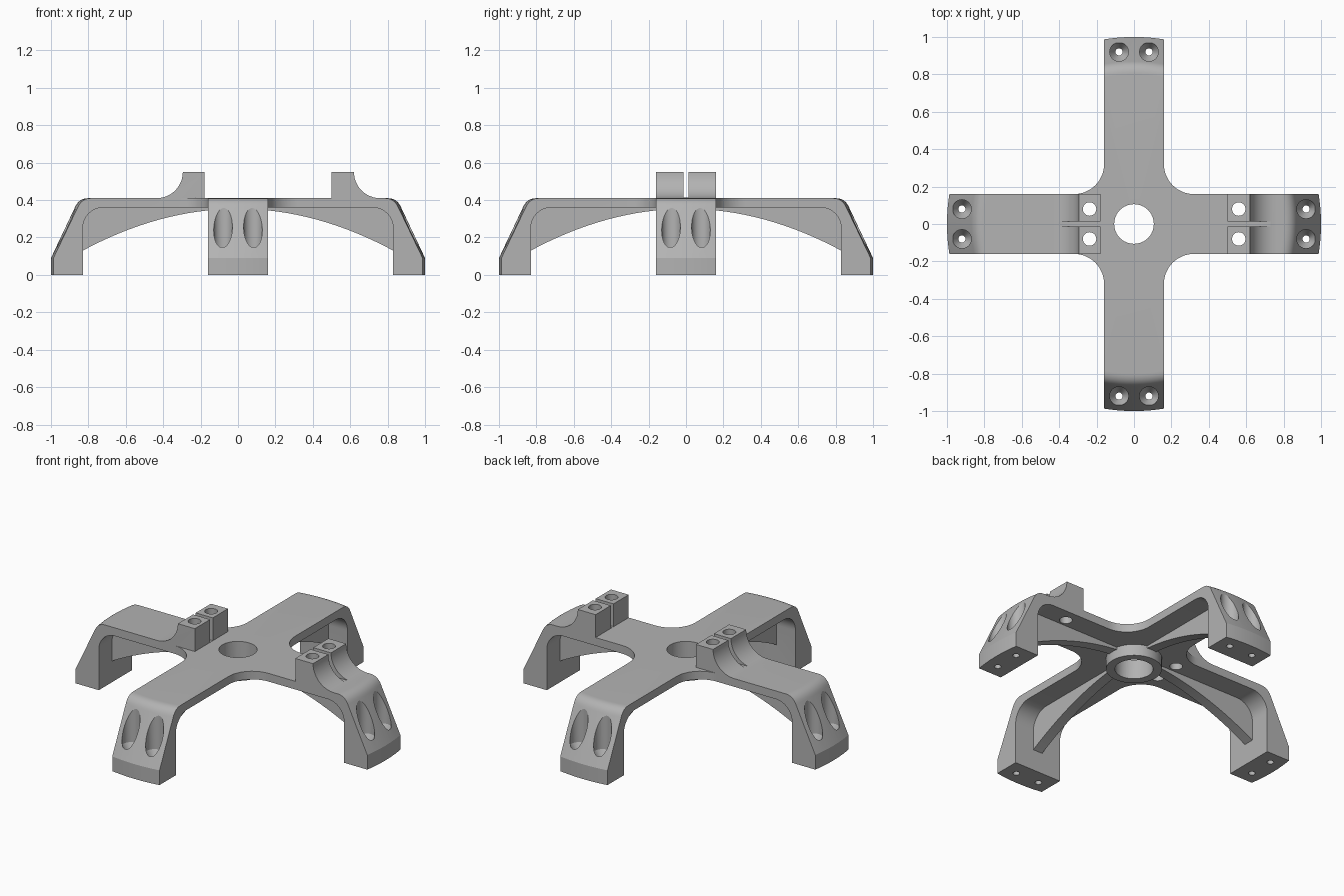
import bpy, bmesh
from math import pi, sin, cos
from mathutils import Matrix, Vector

cube = bpy.data.objects.get("Cube")
if cube:
    bpy.data.objects.remove(cube)

grey = bpy.data.materials.new("satin grey")
grey.use_nodes = True
grey.diffuse_color = (0.45, 0.45, 0.45, 1)
grey.node_tree.nodes["Principled BSDF"].inputs["Base Color"].default_value = grey.diffuse_color

HALF = 0.16      # half the arm width
TOP = 0.41       # upper face of the plate
UNDER = 0.36     # lower face of the plate


def make(name, bm):
    bmesh.ops.recalc_face_normals(bm, faces=bm.faces[:])
    mesh = bpy.data.meshes.new(name)
    bm.to_mesh(mesh)
    bm.free()
    mesh.materials.append(grey)
    obj = bpy.data.objects.new(name, mesh)
    bpy.context.collection.objects.link(obj)
    return obj


def arc(cx, cy, r, start, end, steps=12):
    return [(cx + r * cos(start + (end - start) * i / steps),
             cy + r * sin(start + (end - start) * i / steps)) for i in range(steps + 1)]


def extrude(name, points, depth):
    """Solid from a flat outline of 3D points pushed along depth."""
    bm = bmesh.new()
    face = bm.faces.new([bm.verts.new(p) for p in points])
    new = bmesh.ops.extrude_face_region(bm, geom=[face])["geom"]
    verts = [v for v in new if isinstance(v, bmesh.types.BMVert)]
    bmesh.ops.translate(bm, vec=depth, verts=verts)
    return make(name, bm)


def side_extrude(name, profile, half, along_y=False):
    """Side profile (distance, height) made into a bar along x or y."""
    if along_y:
        return extrude(name, [(-half, a, z) for a, z in profile], Vector((2 * half, 0, 0)))
    return extrude(name, [(a, -half, z) for a, z in profile], Vector((0, 2 * half, 0)))


def lathe(name, profile, x=0, y=0, steps=32):
    """Solid of revolution from (radius, height) points."""
    bm = bmesh.new()
    verts = [bm.verts.new((r, 0, z)) for r, z in profile]
    edges = [bm.edges.new(pair) for pair in zip(verts, verts[1:])]
    bmesh.ops.spin(bm, geom=verts + edges, cent=(0, 0, 0), axis=(0, 0, 1),
                   angle=2 * pi, steps=steps, use_duplicate=False)
    bmesh.ops.remove_doubles(bm, verts=bm.verts[:], dist=1e-5)
    bmesh.ops.translate(bm, vec=(x, y, 0), verts=bm.verts[:])
    return make(name, bm)


def rod(name, r, low, high, x=0, y=0, steps=32):
    return lathe(name, [(0, low), (r, low), (r, high), (0, high)], x, y, steps)


def combine(body, tool, operation):
    mod = body.modifiers.new(operation, 'BOOLEAN')
    mod.operation, mod.solver, mod.object = operation, 'EXACT', tool
    bpy.context.view_layer.objects.active = body
    bpy.ops.object.modifier_apply(modifier=mod.name)
    bpy.data.objects.remove(tool)


# Cross outline with rounded inner corners
outline = []
for quarter in range(4):
    turn = Matrix.Rotation(quarter * pi / 2, 3, 'Z')
    corner = [(1.1, -HALF), (1.1, HALF)] + arc(0.32, 0.32, 0.16, 1.5 * pi, pi)
    outline += [turn @ Vector((x, y, -0.1)) for x, y in corner]
frame = extrude("cross_frame", outline, Vector((0, 0, 0.8)))

# Dome envelope: rounded shoulder, sloping leg, upright foot rim
start, bend, end = Vector((0.80, TOP)), Vector((0.849, TOP)), Vector((0.87, 0.365))
shoulder = []
for i in range(9):
    t = i / 8
    shoulder.append(tuple(start * (1 - t) ** 2 + bend * 2 * t * (1 - t) + end * t * t))
dome = [(0, TOP)] + shoulder + [(1, 0.09), (1, 0), (0, 0)]
combine(frame, lathe("dome", dome, steps=128), 'INTERSECT')

# Hollow beneath the arms, leaving the plate and the feet
hollow = [(-0.83, -0.1), (0.83, -0.1)] + arc(0.72, 0.25, 0.11, 0, pi / 2)
hollow += arc(-0.72, 0.25, 0.11, pi / 2, pi)
for along_y in (False, True):
    combine(frame, side_extrude("hollow", hollow, 0.5, along_y), 'DIFFERENCE')

# Arched stiffening ribs and hub boss
rib = [(0.84, 0.38), (-0.84, 0.38)]
rib += [(x, 0.353 - 0.324 * x * x) for x in (-0.84 + 1.68 * i / 32 for i in range(33))]
for along_y in (False, True):
    combine(frame, side_extrude("rib", rib, 0.032, along_y), 'UNION')
combine(frame, rod("hub_boss", 0.155, 0.29, 0.385, steps=48), 'UNION')

# Clamp blocks with a swept outer face, split by a slot
for inner, outer, sign in ((-0.18, -0.295, -1), (0.50, 0.62, 1)):
    sweep = arc(0.14, 0.55, 0.14, pi, 1.5 * pi)
    block = [(inner, 0.39), (inner, 0.55)] + [(outer + sign * a, z) for a, z in sweep]
    block.append((outer + sign * 0.14, 0.39))
    combine(frame, side_extrude("clamp_block", block, HALF), 'UNION')
    a, b = inner - sign * 0.03, outer + sign * 0.11
    slot = [(a, TOP + 0.001), (b, TOP + 0.001), (b, 0.7), (a, 0.7)]
    combine(frame, side_extrude("slot", slot, 0.013), 'DIFFERENCE')
    for y in (-0.08, 0.08):
        hole = rod("clamp_hole", 0.036, 0.2, 0.7, (inner + outer) / 2, y)
        combine(frame, hole, 'DIFFERENCE')

# Central bore
combine(frame, rod("bore", 0.106, 0.1, 0.6, steps=48), 'DIFFERENCE')

# Countersunk bolt holes in the four feet
sink = [(0, -0.1), (0.019, -0.1), (0.019, 0.1), (0.05, 0.15), (0.05, 0.6), (0, 0.6)]
for side in (-1, 1):
    for offset in (-0.08, 0.08):
        for x, y in ((side * 0.92, offset), (offset, side * 0.92)):
            combine(frame, lathe("bolt_hole", sink, x, y), 'DIFFERENCE')

bpy.ops.object.select_all(action='DESELECT')
frame.select_set(True)
bpy.context.view_layer.objects.active = frame
bpy.ops.object.shade_smooth_by_angle(angle=0.35)
